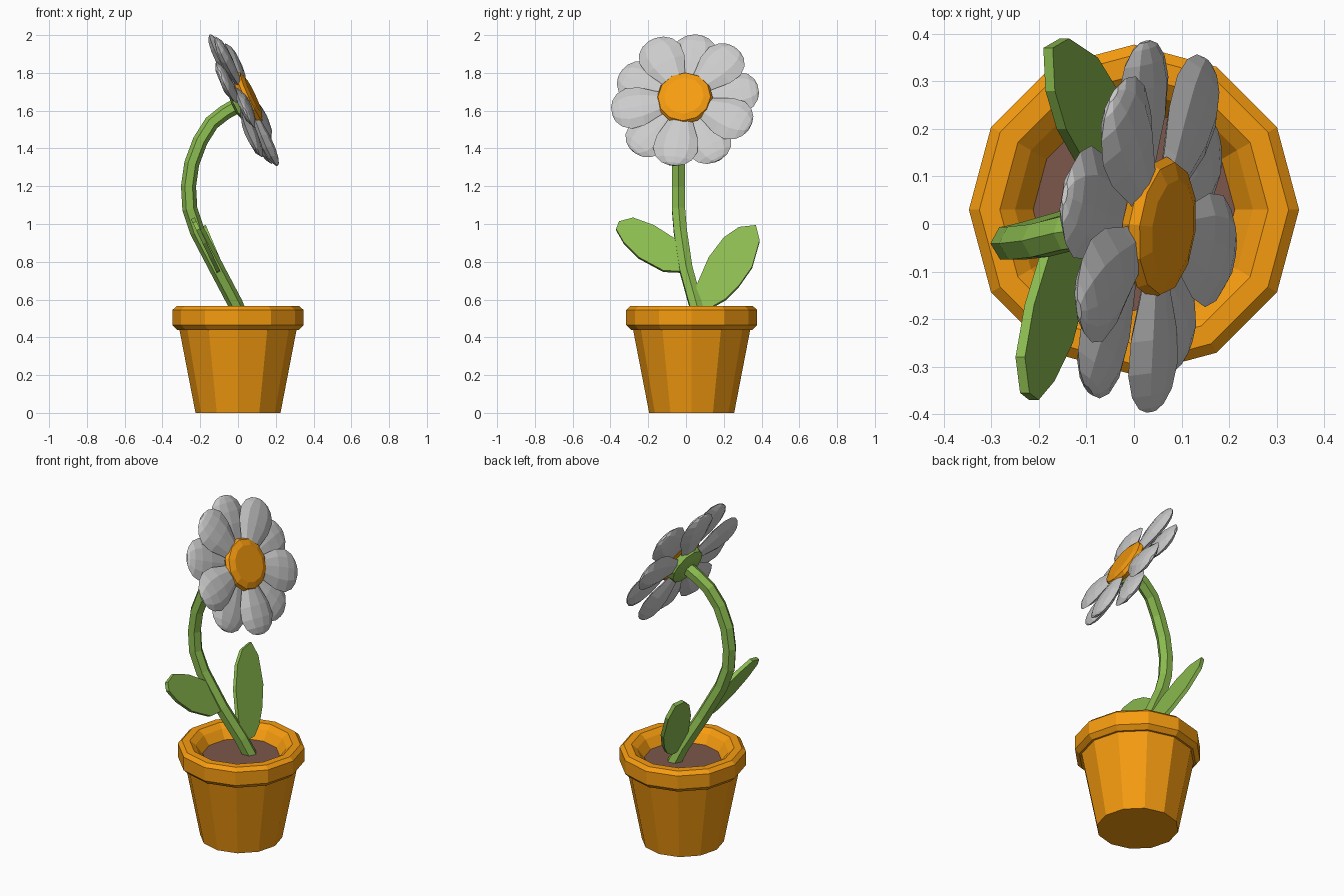
import bpy, bmesh, math
from mathutils import Vector, Matrix

if "Cube" in bpy.data.objects:
    bpy.data.objects.remove(bpy.data.objects["Cube"])


def material(name, rgb):
    m = bpy.data.materials.new(name)
    m.diffuse_color = (*rgb, 1)
    m.use_nodes = True
    m.node_tree.nodes["Principled BSDF"].inputs["Base Color"].default_value = m.diffuse_color
    return m


ORANGE = material("orange", (0.92, 0.33, 0.005))
SOIL = material("soil", (0.20, 0.095, 0.07))
GREEN = material("green", (0.26, 0.50, 0.08))


def add_mesh(name, rings, mat=None, matrix=None):
    """Loft closed rings of points, capping both ends."""
    bm = bmesh.new()
    loops = [[bm.verts.new(p) for p in r] for r in rings]
    for a, b in zip(loops, loops[1:]):
        n = len(a)
        for i in range(n):
            bm.faces.new((a[i], a[(i + 1) % n], b[(i + 1) % n], b[i]))
    bm.faces.new(loops[0][::-1])
    bm.faces.new(loops[-1])
    bmesh.ops.recalc_face_normals(bm, faces=bm.faces)
    me = bpy.data.meshes.new(name)
    bm.to_mesh(me)
    bm.free()
    if mat:
        me.materials.append(mat)
    return add_object(name, me, matrix)


def add_object(name, data, matrix=None):
    ob = bpy.data.objects.new(name, data)
    bpy.context.collection.objects.link(ob)
    if matrix:
        ob.matrix_world = matrix
    return ob


def lathe(name, profile, sides, mat, matrix):
    rings = [[(r * math.cos(math.tau * i / sides), r * math.sin(math.tau * i / sides), z)
              for i in range(sides)] for r, z in profile]
    return add_mesh(name, rings, mat, matrix)


# Pot with chunky rim, and the soil inside it
pot_at = Matrix.Translation((0, 0.03, 0))
lathe("pot", [(0.225, 0), (0.31, 0.44), (0.322, 0.44), (0.347, 0.465), (0.347, 0.545),
              (0.325, 0.565), (0.282, 0.565), (0.25, 0.54), (0.20, 0.47)], 12, ORANGE, pot_at)
lathe("soil", [(0.19, 0.46), (0.212, 0.49)], 12, SOIL, pot_at)

# Curved six-sided stem
path = [(0.03, 0.08, 0.47), (-0.015, 0.05, 0.58), (-0.11, 0.0, 0.76), (-0.215, -0.03, 0.96),
        (-0.255, -0.04, 1.08), (-0.262, -0.04, 1.2), (-0.245, -0.04, 1.32),
        (-0.20, -0.035, 1.44), (-0.14, -0.02, 1.535), (-0.07, -0.01, 1.59), (0.0, -0.005, 1.63)]
curve = bpy.data.curves.new("stem", "CURVE")
curve.dimensions = "3D"
curve.bevel_depth = 0.04
curve.bevel_resolution = 1
curve.use_fill_caps = True
spline = curve.splines.new("POLY")
spline.points.add(len(path) - 1)
for pt, co in zip(spline.points, path):
    pt.co = (*co, 1)
spline.use_smooth = False
curve.materials.append(GREEN)
add_object("stem", curve)


# Leaves: outline in (y, z), lying in a plane that leans back along x
def leaf(name, outline, x0, z0, slope):
    half = Vector((0.9, 0, 0.4)) * 0.011
    pts = [Vector((x0 - (z - z0) * slope, y, z)) for y, z in outline]
    add_mesh(name, [[p - half for p in pts], [p + half for p in pts]], GREEN)


leaf("right_leaf", [(0.06, 0.56), (0.055, 0.67), (0.12, 0.82), (0.20, 0.925), (0.28, 0.98),
                    (0.37, 0.99), (0.39, 0.91), (0.35, 0.77), (0.28, 0.67), (0.21, 0.60),
                    (0.14, 0.56)], 0.0, 0.57, 0.43)
leaf("left_leaf", [(-0.01, 0.745), (-0.12, 0.75), (-0.25, 0.82), (-0.33, 0.90), (-0.37, 0.97),
                   (-0.355, 1.01), (-0.28, 1.03), (-0.17, 0.99), (-0.06, 0.92),
                   (-0.02, 0.87)], -0.1, 0.74, 0.48)

# Flower head frame: local x sideways, y up within the flower, z facing out
n = Vector((0.9, -0.1, 0.42)).normalized()
e1 = Vector((0.11, 0.994, 0)).normalized()
e2 = n.cross(e1).normalized()
head = Matrix((e1, e2, n)).transposed().to_4x4()
head.translation = (0.03, -0.005, 1.655)

lathe("flower_centre", [(0.13, 0.0), (0.15, 0.025), (0.14, 0.045), (0.105, 0.058)],
      12, ORANGE, head)
lathe("flower_back", [(0.06, -0.06), (0.11, -0.045), (0.12, -0.01)], 12, GREEN, head)

# Petals: (distance out, half width, half thickness), two layers of five
stations = [(0.06, 0.04, 0.012), (0.15, 0.075, 0.022), (0.23, 0.112, 0.03), (0.30, 0.12, 0.03),
            (0.35, 0.098, 0.024), (0.38, 0.062, 0.014), (0.392, 0.025, 0.006)]
section = [(-1, 0), (-0.5, 0.85), (0.1, 1), (0.6, 0.75), (1, 0), (0.5, -0.85), (-0.5, -0.85)]
rings = [[(r, a * w, b * t) for a, b in section] for r, w, t in stations]
petal = None
for i in range(10):
    front = i % 2
    place = (head @ Matrix.Translation((0, 0, 0.02 if front else -0.02))
             @ Matrix.Rotation(math.radians(83 + 36 * i), 4, "Z"))
    if petal is None:
        petal = add_mesh("petal_1", rings, None, place).data
    else:
        add_object(f"petal_{i + 1}", petal, place)
